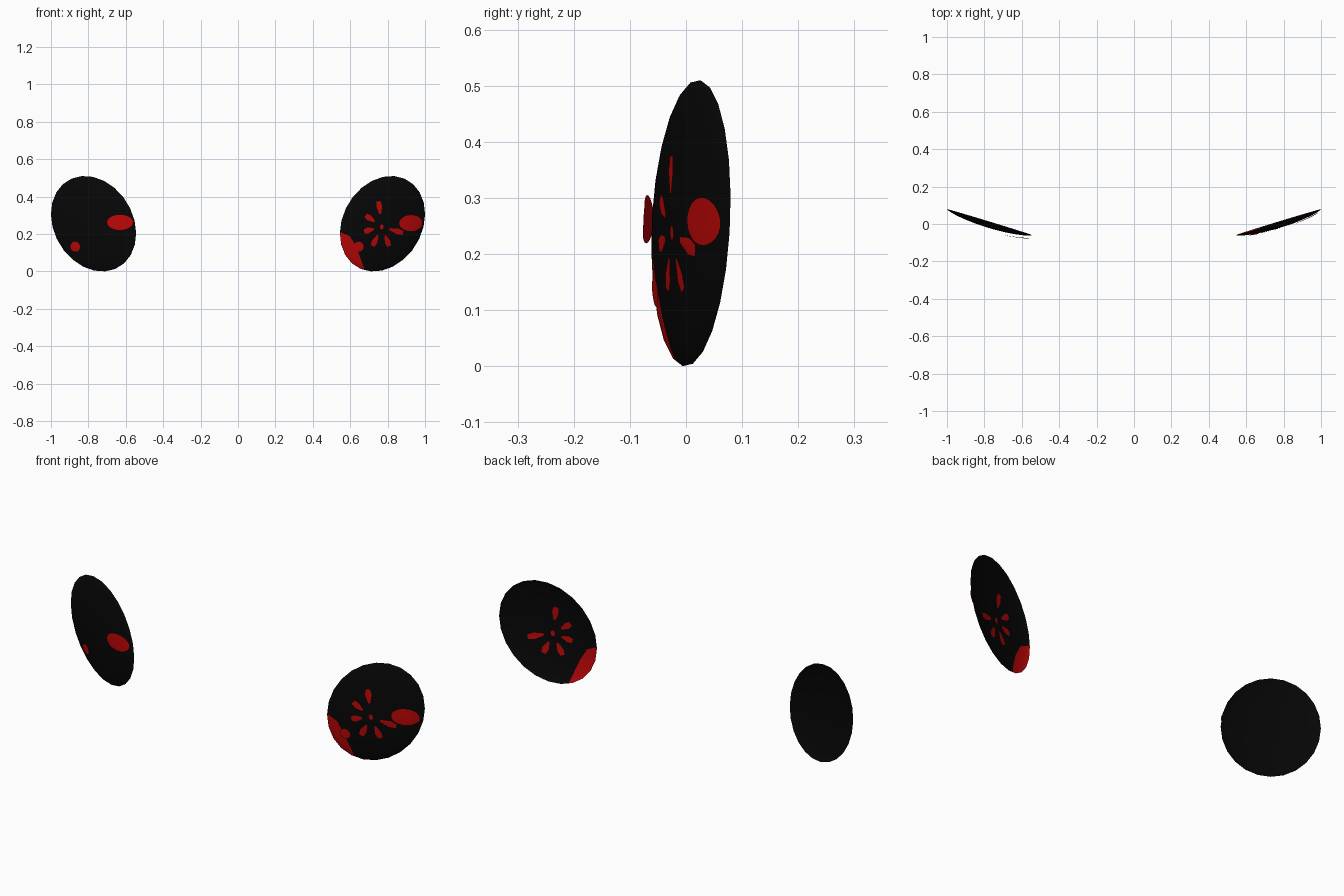
import bpy, bmesh
from math import sin, cos, pi, radians, sqrt, atan2
from mathutils import Vector

cube = bpy.data.objects.get("Cube")
if cube:
    bpy.data.objects.remove(cube, do_unlink=True)

CENTRE = (0.7725, 0.01, 0.255)
TURN = radians(17.1)      # swing of each disc about the vertical
LEAN = radians(35.5)      # lean of the long axis within the disc
TIP = 0.012               # forward tip of the disc's top
LONG, SHORT, DEPTH = 0.272, 0.219, 0.031


def material(name, colour):
    mat = bpy.data.materials.new(name)
    mat.use_nodes = True
    mat.diffuse_color = colour
    bsdf = mat.node_tree.nodes["Principled BSDF"]
    bsdf.inputs["Base Color"].default_value = colour
    bsdf.inputs["Roughness"].default_value = 0.6
    return mat


BLACK = material("black", (0.002, 0.002, 0.002, 1))
RED = material("red", (0.5, 0.002, 0.002, 1))


def place(side, u, d, w):
    """Disc coordinates (across, forward, up) to world; side mirrors in x."""
    d += TIP * w
    x = u * cos(TURN) + d * sin(TURN) + CENTRE[0]
    y = u * sin(TURN) - d * cos(TURN) + CENTRE[1]
    return Vector((side * x, y, w + CENTRE[2]))


def bulge(u, w):
    """Forward height of the dished shell above its rim plane."""
    a = (u * sin(LEAN) + w * cos(LEAN)) / LONG
    b = (u * cos(LEAN) - w * sin(LEAN)) / SHORT
    return DEPTH * max(0, 1 - a * a - b * b) ** 0.7


def finish(name, bm, mats, face=1):
    """Point the sheet's faces forward (1) or backward (-1) and make the object."""
    bm.normal_update()
    if sum(f.normal.y for f in bm.faces) * face > 0:
        bmesh.ops.reverse_faces(bm, faces=bm.faces[:])
    mesh = bpy.data.meshes.new(name)
    bm.to_mesh(mesh)
    bm.free()
    obj = bpy.data.objects.new(name, mesh)
    bpy.context.collection.objects.link(obj)
    for mat in mats:
        mesh.materials.append(mat)
    bpy.ops.object.select_all(action="DESELECT")
    obj.select_set(True)
    bpy.context.view_layer.objects.active = obj
    bpy.ops.object.shade_smooth_by_angle(angle=radians(40))


def shell(name, side, patch_edge):
    """Thin dished oval, open at the back; faces beyond patch_edge are red."""
    bm = bmesh.new()
    bmesh.ops.create_uvsphere(bm, u_segments=24, v_segments=16, radius=1)
    bmesh.ops.delete(bm, geom=[v for v in bm.verts if v.co.z < -0.01],
                     context="VERTS")
    for v in bm.verts:
        r = sqrt(v.co.x ** 2 + v.co.y ** 2)
        t = atan2(v.co.y, v.co.x) - radians(4)
        s, a = r * cos(t) * SHORT, r * sin(t) * LONG
        u, w = s * cos(LEAN) + a * sin(LEAN), a * cos(LEAN) - s * sin(LEAN)
        v.co = (u, bulge(u, w), w)
    cuts = []
    for (u0, w0), (u1, w1) in zip(patch_edge, patch_edge[1:]):
        cuts.append((Vector((u0, 0, w0)), Vector((w0 - w1, 0, u1 - u0))))
    for point, normal in cuts:
        bmesh.ops.bisect_plane(bm, geom=bm.verts[:] + bm.edges[:] + bm.faces[:],
                               plane_co=point, plane_no=normal)
    for f in bm.faces:
        mid = f.calc_center_median()
        red = cuts and all((mid - p).dot(n) < 0 for p, n in cuts)
        f.material_index = 1 if red else 0
    for v in bm.verts:
        v.co = place(side, *v.co)
    finish(name, bm, [BLACK, RED])


def marking(name, side, outline, lift, face=1):
    """Thin red sheet that follows the shell; face is 1 for front, -1 for back."""
    bm = bmesh.new()
    mid = sum((Vector(p) for p in outline), Vector((0, 0))) / len(outline)

    def vert(p):
        return bm.verts.new(place(side, p.x, bulge(p.x, p.y) + face * lift, p.y))

    hub = vert(mid)
    rings = [[vert(mid.lerp(Vector(p), k / 3)) for p in outline] for k in (1, 2, 3)]
    for i in range(len(outline)):
        j = (i + 1) % len(outline)
        bm.faces.new((hub, rings[0][i], rings[0][j]))
        for inner, outer in zip(rings, rings[1:]):
            bm.faces.new((inner[i], outer[i], outer[j], inner[j]))
    finish(name, bm, [RED], face)


def oval(u, w, ru, rw, n=24):
    return [(u + ru * cos(2 * pi * i / n), w + rw * sin(2 * pi * i / n))
            for i in range(n)]


def petal(u, w, angle, start, end):
    """Wedge that widens outward and ends bluntly."""
    size = end - start
    half = [(start, 0.005), (start + 0.6 * size, 0.016), (end, 0.011)]
    shape = half + [(r, -t) for r, t in reversed(half)]
    c, s = cos(radians(angle)), sin(radians(angle))
    return [(u + r * c - t * s, w + r * s + t * c) for r, t in shape]


# Dished discs, the left one with a red lower inner corner
shell("left_disc", 1, [(-0.243, -0.042), (-0.186, -0.068),
                       (-0.149, -0.13), (-0.097, -0.255)])
shell("right_disc", -1, [])

# Large ovals and small dots on the front
marking("left_oval", 1, oval(0.151, 0.003, 0.068, 0.043), 0.006)
marking("right_oval", -1, oval(-0.158, 0.007, 0.071, 0.043), 0.016)
marking("left_dot", 1, oval(-0.142, -0.123, 0.028, 0.027, 16), 0.007)
marking("right_dot", -1, oval(0.095, -0.123, 0.028, 0.027, 16), 0.006)

# Burst of petals seen on both faces of the left disc
HUB = (-0.014, -0.017)
petals = [(97, 0.07, 0.138), (145, 0.05, 0.108), (194, 0.045, 0.1),
          (244, 0.05, 0.114), (293, 0.05, 0.112), (345, 0.045, 0.125)]
for face, label in ((1, "front"), (-1, "back")):
    for i, (angle, start, end) in enumerate(petals):
        marking(f"{label}_petal_{i + 1}", 1,
                petal(*HUB, angle, start, end), 0.002, face)
    marking(f"{label}_burst_centre", 1, oval(*HUB, 0.011, 0.014, 10), 0.002, face)
